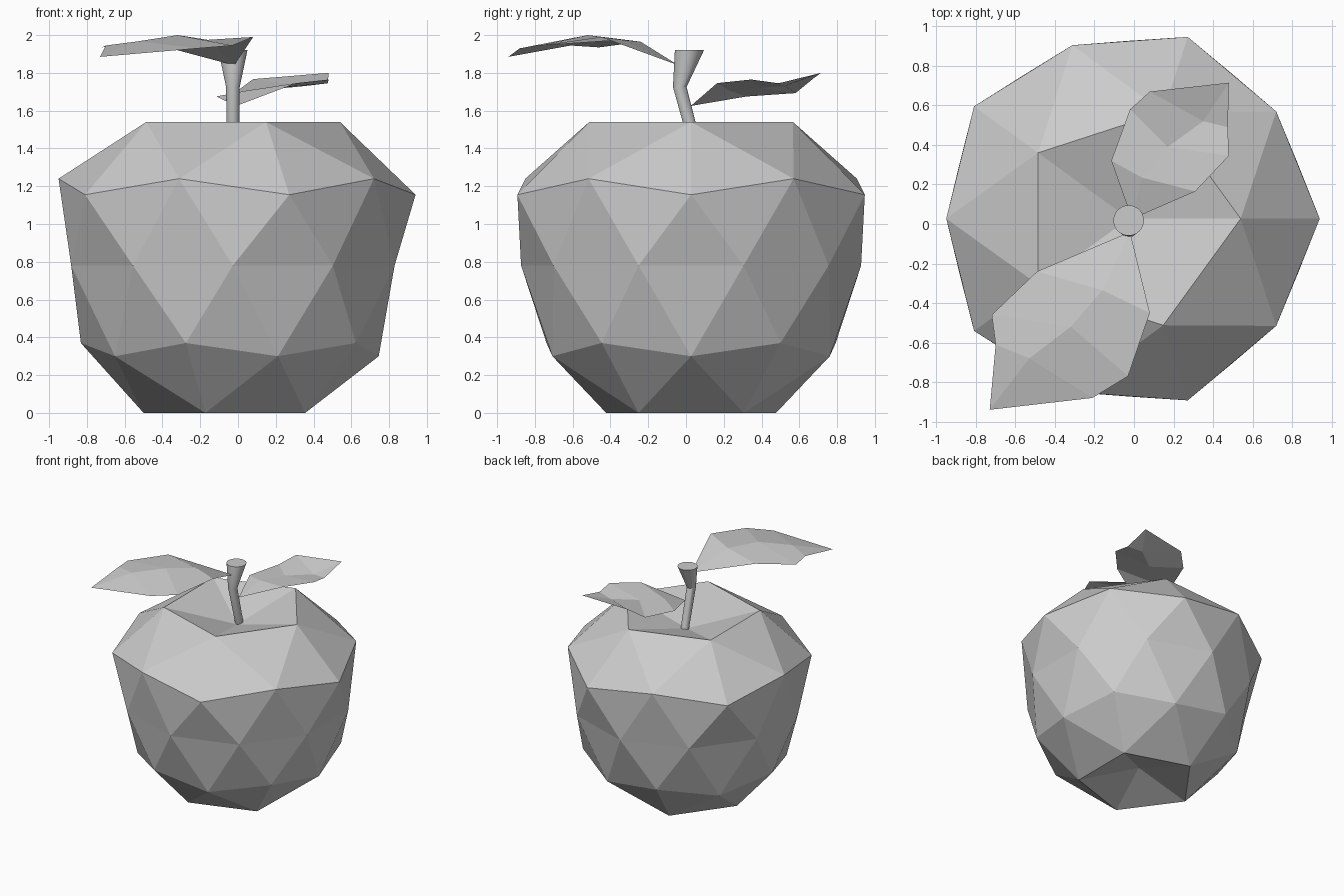
import bpy, bmesh, math

if "Cube" in bpy.data.objects:
    bpy.data.objects.remove(bpy.data.objects["Cube"])

CX, CY = -0.027, 0.027  # apple axis


def make_object(name, verts, faces):
    mesh = bpy.data.meshes.new(name)
    mesh.from_pydata(verts, [], faces)
    mesh.update()
    obj = bpy.data.objects.new(name, mesh)
    bpy.context.collection.objects.link(obj)
    return obj


# Apple body: icosphere whose height levels are remapped to (z, radius)
levels = {1.0: (1.39, 0), 0.851: (1.54, 0.567), 0.526: (1.24, 0.923),
          0.447: (1.155, 0.967), 0.0: (0.78, 0.90), -0.447: (0.37, 0.805),
          -0.526: (0.30, 0.772), -0.851: (0.0, 0.473), -1.0: (0.13, 0)}
bm = bmesh.new()
bmesh.ops.create_icosphere(bm, subdivisions=2, radius=1)
for v in bm.verts:
    z, r = levels[min(levels, key=lambda k: abs(k - v.co.z))]
    a = math.atan2(v.co.y, v.co.x)
    v.co = (CX + r * math.cos(a), CY + r * math.sin(a), z)
mesh = bpy.data.meshes.new("apple_body")
bm.to_mesh(mesh)
bm.free()
bpy.context.collection.objects.link(bpy.data.objects.new("apple_body", mesh))

# Stem: bent tube, flared at the top; rings of (y, z, radius)
N = 32
rings = [(0.065, 1.36, 0.032), (-0.033, 1.725, 0.036), (0.018, 1.92, 0.077)]
verts = [(CX + r * math.cos(2 * math.pi * i / N), y + r * math.sin(2 * math.pi * i / N), z)
         for y, z, r in rings for i in range(N)]
faces = [(k * N + i, k * N + (i + 1) % N, (k + 1) * N + (i + 1) % N, (k + 1) * N + i)
         for k in range(2) for i in range(N)]
faces += [tuple(range(N))[::-1], tuple(range(2 * N, 3 * N))]
stem = make_object("stem", verts, faces)
bpy.context.view_layer.objects.active = stem
stem.select_set(True)
bpy.ops.object.shade_smooth_by_angle(angle=math.radians(25))


# Leaf: base point, three (left, midrib, right) rows, tip
def make_leaf(name, base, rows, tip):
    verts = [base] + [p for row in rows for p in row] + [tip]
    faces = [(0, 2, 1), (0, 3, 2)]
    for k in (1, 4):
        for j in (k, k + 1):
            faces.append((j, j + 1, j + 4, j + 3))
    faces += [(7, 8, 10), (8, 9, 10)]
    obj = make_object(name, verts, faces)
    bm = bmesh.new()
    bm.from_mesh(obj.data)
    bmesh.ops.recalc_face_normals(bm, faces=bm.faces)
    if sum(f.normal.z for f in bm.faces) < 0:
        bmesh.ops.reverse_faces(bm, faces=bm.faces)
    bm.to_mesh(obj.data)
    bm.free()


make_leaf("large_leaf", (-0.02, -0.04, 1.84),
          [[(-0.49, -0.24, 1.965), (-0.16, -0.335, 1.975), (0.08, -0.45, 1.99)],
           [(-0.72, -0.46, 1.935), (-0.32, -0.52, 2.0), (-0.03, -0.77, 1.945)],
           [(-0.70, -0.61, 1.945), (-0.53, -0.68, 1.967), (-0.21, -0.88, 1.93)]],
          (-0.73, -0.94, 1.885))
make_leaf("small_leaf", (-0.01, 0.025, 1.625),
          [[(-0.115, 0.32, 1.675), (0.04, 0.235, 1.705), (0.31, 0.165, 1.746)],
           [(-0.02, 0.58, 1.693), (0.17, 0.39, 1.72), (0.48, 0.345, 1.765)],
           [(0.08, 0.67, 1.767), (0.35, 0.52, 1.73), (0.475, 0.49, 1.745)]],
          (0.48, 0.715, 1.80))
